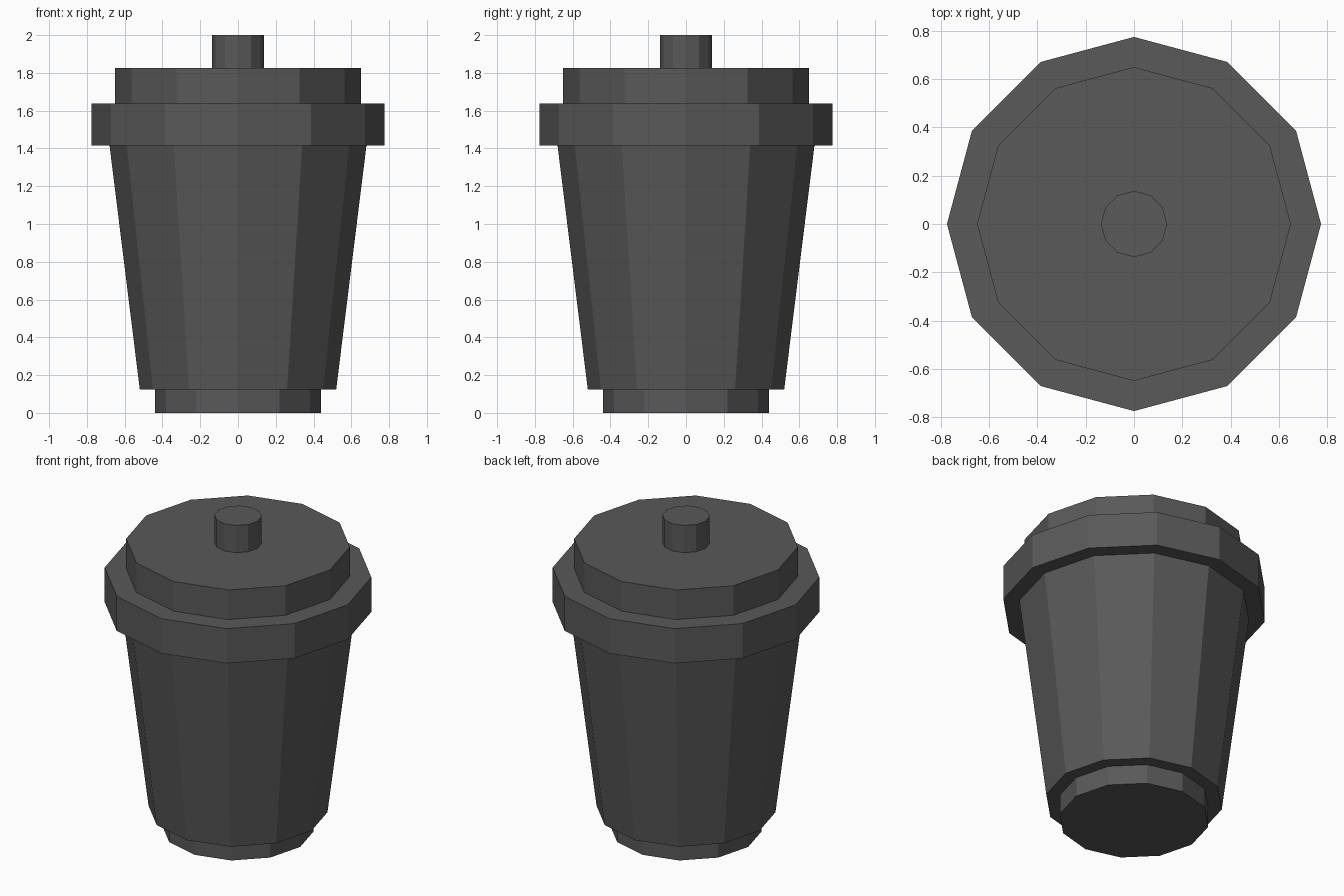
import bpy

if "Cube" in bpy.data.objects:
    bpy.data.objects.remove(bpy.data.objects["Cube"])

SIDES = 12

# Dark grey finish shared by all parts
grey = bpy.data.materials.new("dark_grey")
grey.diffuse_color = (0.1, 0.1, 0.1, 1)
grey.use_nodes = True
grey.node_tree.nodes["Principled BSDF"].inputs["Base Color"].default_value = grey.diffuse_color


def tier(name, r_bottom, r_top, z0, z1):
    """Closed 12-sided frustum with a corner on the +x axis."""
    bpy.ops.mesh.primitive_cone_add(
        vertices=SIDES, radius1=r_bottom, radius2=r_top,
        depth=z1 - z0, location=(0, 0, (z0 + z1) / 2))
    ob = bpy.context.object
    ob.name = name
    ob.data.materials.append(grey)
    return ob


# Foot and tapered bin body
tier("base_foot", 0.44, 0.44, 0.0, 0.125)
tier("tapered_body", 0.52, 0.68, 0.125, 1.415)

# Stepped lid with a small knob
tier("lid_rim", 0.775, 0.775, 1.415, 1.637)
tier("lid_top", 0.65, 0.65, 1.637, 1.826)
tier("lid_knob", 0.137, 0.137, 1.826, 2.0)
